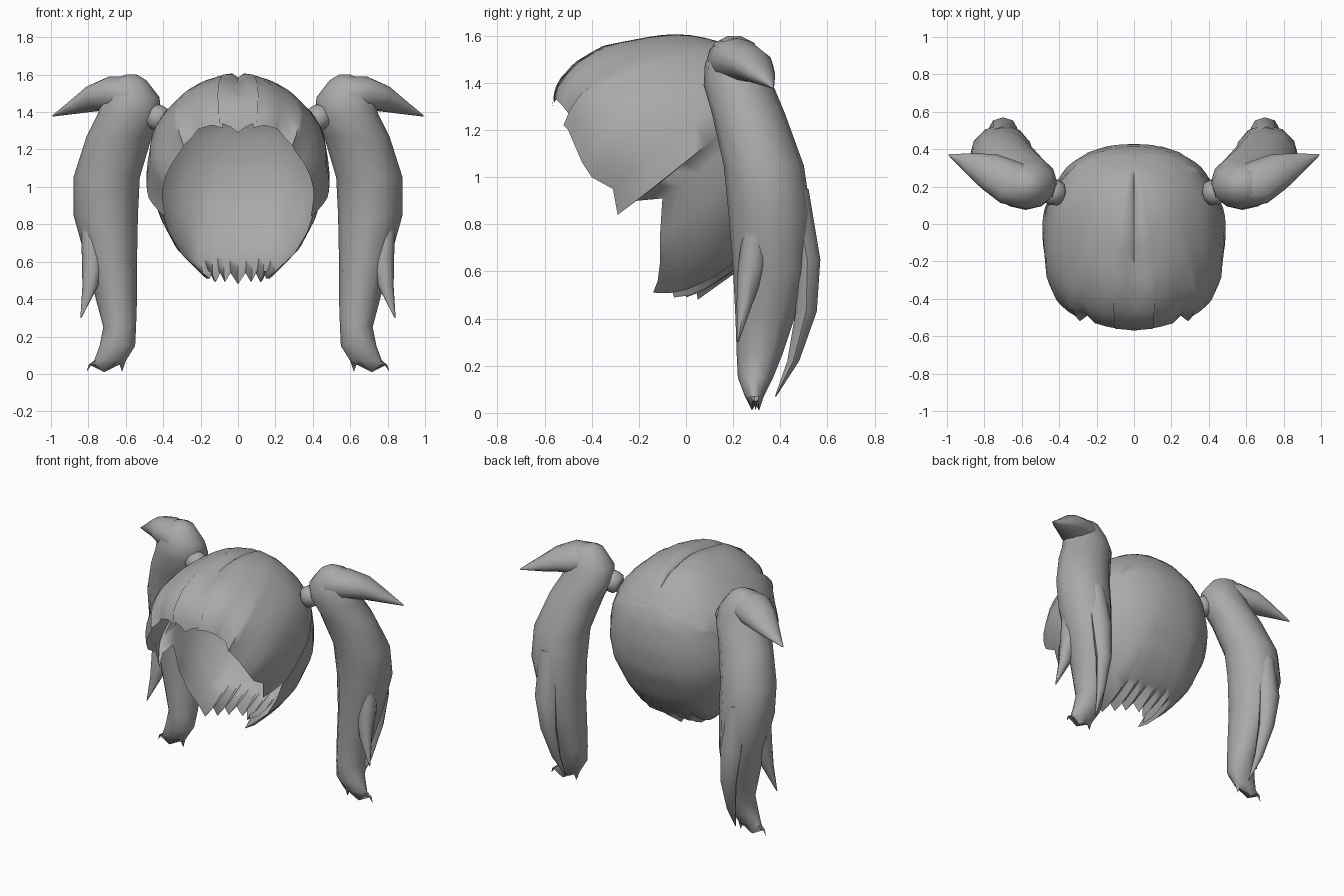
import bpy, math
from mathutils import Vector

cube = bpy.data.objects.get("Cube")
if cube:
    bpy.data.objects.remove(cube)

grey = bpy.data.materials.new("hair_grey")
grey.use_nodes = True
grey.diffuse_color = (0.4, 0.4, 0.4, 1)
grey.node_tree.nodes["Principled BSDF"].inputs["Base Color"].default_value = (0.4, 0.4, 0.4, 1)


def make(name, verts, faces, mirror=False, angle=50):
    mesh = bpy.data.meshes.new(name)
    mesh.from_pydata([tuple(v) for v in verts], [], faces)
    mesh.materials.append(grey)
    ob = bpy.data.objects.new(name, mesh)
    bpy.context.collection.objects.link(ob)
    bpy.ops.object.select_all(action='DESELECT')
    ob.select_set(True)
    bpy.context.view_layer.objects.active = ob
    bpy.ops.object.mode_set(mode='EDIT')
    bpy.ops.mesh.select_all(action='SELECT')
    bpy.ops.mesh.normals_make_consistent(inside=False)
    bpy.ops.object.mode_set(mode='OBJECT')
    bpy.ops.object.shade_smooth_by_angle(angle=math.radians(angle))
    if mirror:
        ob.modifiers.new("both_sides", 'MIRROR')
    return ob


def loft(name, rings, n=12, jag=0.0):
    """Skin a row of ellipses, each given as centre, half axis u, half axis v."""
    verts, faces = [], []
    for k, (c, u, v) in enumerate(rings):
        for i in range(n):
            a = math.tau * i / n
            p = Vector(c) + Vector(u) * math.cos(a) + Vector(v) * math.sin(a)
            if k == len(rings) - 1 and i % 3:
                p.z += jag
            verts.append(p)
    for k in range(len(rings) - 1):
        for i in range(n):
            j = (i + 1) % n
            faces.append((k * n + i, k * n + j, k * n + n + j, k * n + n + i))
    faces += [tuple(range(n)), tuple(range(len(verts) - n, len(verts)))]
    return make(name, verts, faces, mirror=True)


# Head shell: height, half width, front y, back y
PROFILE = [(0.42, 0.02, -0.1, 0.0), (0.5, 0.17, -0.22, 0.1), (0.6, 0.28, -0.3, 0.23),
           (0.75, 0.39, -0.4, 0.33), (0.95, 0.48, -0.5, 0.41), (1.12, 0.49, -0.55, 0.43),
           (1.3, 0.45, -0.57, 0.41), (1.4, 0.39, -0.55, 0.36), (1.5, 0.29, -0.46, 0.28),
           (1.56, 0.2, -0.35, 0.2), (1.6, 0.08, -0.14, 0.05), (1.61, 0.01, -0.06, -0.04)]
CENTRE = Vector((0, -0.05, 1.05))


def inside(p):
    if not PROFILE[0][0] < p.z < PROFILE[-1][0]:
        return False
    for a, b in zip(PROFILE, PROFILE[1:]):
        if p.z <= b[0]:
            t = (p.z - a[0]) / (b[0] - a[0])
            w, f, r = (a[i] + (b[i] - a[i]) * t for i in (1, 2, 3))
            break
    mid = -0.05
    depth = (r - mid) if p.y > mid else (mid - f)
    return (abs(p.x) / w) ** 2.3 + (abs(p.y - mid) / max(depth, 0.01)) ** 2.3 < 1


def radius(d):
    lo, hi = 0.0, 1.0
    for _ in range(24):
        m = (lo + hi) / 2
        lo, hi = (m, hi) if inside(CENTRE + d * m) else (lo, m)
    return lo


# Ragged rim of the face opening, from the fringe down to the nape
RIM = [(0, -0.57, 1.29), (0.04, -0.565, 1.32), (0.1, -0.56, 1.345), (0.08, -0.56, 1.315),
       (0.14, -0.55, 1.33), (0.21, -0.53, 1.31), (0.25, -0.49, 1.26), (0.29, -0.52, 1.22),
       (0.3, -0.5, 1.2), (0.35, -0.47, 1.13), (0.385, -0.44, 1.06), (0.4, -0.4, 1.0),
       (0.405, -0.31, 0.95), (0.39, -0.29, 0.84), (0.42, -0.21, 0.9), (0.42, -0.1, 0.91),
       (0.37, -0.11, 0.76), (0.3, -0.11, 0.64), (0.21, -0.12, 0.56), (0.15, -0.14, 0.51),
       (0.14, -0.07, 0.55), (0.12, -0.05, 0.49), (0.095, -0.01, 0.54), (0.07, 0.0, 0.49),
       (0.04, 0.04, 0.54), (0, 0.05, 0.48)]
rim = [Vector(p) for p in RIM]
rim += [Vector((-p.x, p.y, p.z)) for p in rim[-2:0:-1]]
pole = Vector((0, 0.75, 0.6)).normalized()
ROWS, N = 18, len(rim)
verts = [CENTRE + pole * radius(pole)]
for k in range(1, ROWS + 1):
    t = k / ROWS
    for e in rim:
        ray = e - CENTRE
        d = pole.slerp(ray.normalized(), t)
        fit = ray.length / radius(ray.normalized())
        p = CENTRE + d * radius(d) * (1 + (fit - 1) * t ** 4)
        if abs(p.x) < 0.001 and p.z > 1.5:   # parting groove
            p.z -= 0.025
        verts.append(p)
faces = [(0, 1 + i, 1 + (i + 1) % N) for i in range(N)]
for k in range(ROWS - 1):
    for i in range(N):
        a, b = 1 + k * N + i, 1 + k * N + (i + 1) % N
        faces.append((a, b, b + N, a + N))
make("hair_cap", verts, faces, angle=60)

# Hanging tails: height, inner x, outer x, front y, back y
TAIL = [(1.6, 0.54, 0.6, 0.18, 0.23), (1.57, 0.49, 0.68, 0.12, 0.29), (1.48, 0.42, 0.73, 0.08, 0.33),
        (1.39, 0.41, 0.75, 0.075, 0.37), (1.27, 0.46, 0.81, 0.11, 0.42), (1.05, 0.525, 0.88, 0.16, 0.5),
        (0.85, 0.535, 0.88, 0.18, 0.53), (0.6, 0.54, 0.81, 0.2, 0.52), (0.4, 0.54, 0.76, 0.21, 0.46),
        (0.25, 0.545, 0.72, 0.215, 0.41), (0.15, 0.55, 0.74, 0.22, 0.37), (0.07, 0.6, 0.77, 0.25, 0.33),
        (0.01, 0.62, 0.81, 0.28, 0.31)]
loft("hair_tail", [(((a + b) / 2, (f + r) / 2, z), ((b - a) / 2, 0, 0), (0, (r - f) / 2, 0))
                   for z, a, b, f, r in TAIL], jag=0.04)

# Upper lock sweeping outward from each tail
WING = [(0.45, 0.17, 1.46, 0.06, 0.06), (0.54, 0.185, 1.49, 0.11, 0.1), (0.66, 0.22, 1.495, 0.12, 0.095),
        (0.77, 0.28, 1.475, 0.1, 0.07), (0.86, 0.32, 1.435, 0.065, 0.042), (0.99, 0.37, 1.38, 0.004, 0.004)]
loft("outer_lock", [((x, y, z), (-0.45 * w, 0.9 * w, 0), (0.3 * h, 0, h)) for x, y, z, w, h in WING])

# Loose pointed strands on the tails
STRANDS = {
    "front_strand": [(0.8, 0.31, 0.9, 0.04, 0.05), (0.775, 0.28, 0.62, 0.06, 0.06),
                     (0.79, 0.25, 0.47, 0.042, 0.035), (0.84, 0.22, 0.3, 0.003, 0.003)],
    "back_strand": [(0.71, 0.46, 0.95, 0.06, 0.06), (0.7, 0.515, 0.65, 0.075, 0.055),
                    (0.68, 0.51, 0.43, 0.055, 0.045), (0.66, 0.455, 0.22, 0.03, 0.025),
                    (0.64, 0.38, 0.07, 0.003, 0.003)]}
for name, path in STRANDS.items():
    loft(name, [((x, y, z), (w, 0, 0), (0, d, 0)) for x, y, z, w, d in path], n=8)

# Rounded ties joining tails to the cap
axis = Vector((0.85, 0.2, 0.4)).normalized()
side = axis.cross(Vector((0, 0, 1))).normalized()
up = side.cross(axis)
loft("hair_tie", [(Vector((0.43, 0.17, 1.37)) + axis * s, side * r, up * r)
                  for s, r in ((-0.05, 0.045), (-0.035, 0.065), (0.0, 0.07), (0.035, 0.065), (0.05, 0.045))])
